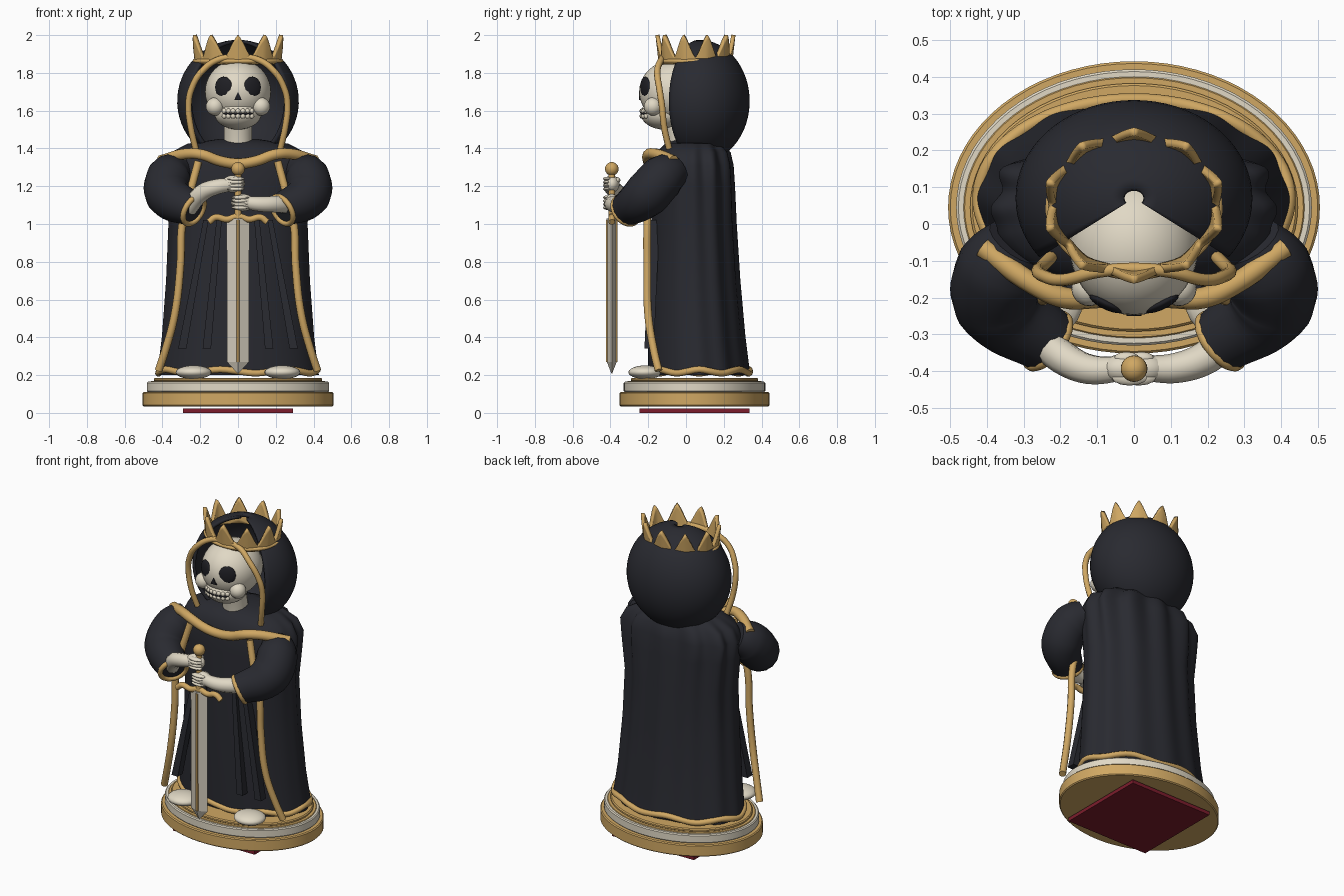
import bpy, bmesh
from math import sin, cos, pi, radians
from mathutils import Vector

cube = bpy.data.objects.get("Cube")
if cube:
    bpy.data.objects.remove(cube, do_unlink=True)


def material(name, r, g, b):
    m = bpy.data.materials.new(name)
    m.use_nodes = True
    m.diffuse_color = (r, g, b, 1)
    m.node_tree.nodes["Principled BSDF"].inputs["Base Color"].default_value = (r, g, b, 1)
    return m


CLOTH = material("dark cloth", .022, .023, .03)
GOLD = material("gold", .63, .39, .125)
BONE = material("ivory bone", .75, .69, .56)
STEEL = material("pale steel", .65, .6, .5)
BLACK = material("socket black", .014, .014, .018)
RED = material("deep red", .2, .012, .025)


def finish(obj, angle=40):
    bpy.ops.object.select_all(action='DESELECT')
    obj.select_set(True)
    bpy.context.view_layer.objects.active = obj
    bpy.ops.object.shade_smooth_by_angle(angle=radians(angle))
    return obj


def from_bmesh(name, mat, bm, angle=40):
    bmesh.ops.recalc_face_normals(bm, faces=bm.faces)
    me = bpy.data.meshes.new(name)
    bm.to_mesh(me)
    bm.free()
    me.materials.append(mat)
    obj = bpy.data.objects.new(name, me)
    bpy.context.collection.objects.link(obj)
    return finish(obj, angle)


def ball(name, mat, loc, size, turn=0, seg=24):
    bm = bmesh.new()
    bmesh.ops.create_uvsphere(bm, u_segments=seg, v_segments=seg // 2, radius=1)
    bmesh.ops.scale(bm, vec=size, verts=bm.verts)
    obj = from_bmesh(name, mat, bm, 60)
    obj.location = loc
    obj.rotation_euler.z = turn


def loft(name, mat, rows, closed=True, caps=True, thick=0, angle=40):
    """Skin rows of points, each row having the same count."""
    bm = bmesh.new()
    rings = [[bm.verts.new(p) for p in row] for row in rows]
    n = len(rings[0])
    for a, b in zip(rings, rings[1:]):
        for i in range(n if closed else n - 1):
            j = (i + 1) % n
            bm.faces.new((a[i], a[j], b[j], b[i]))
    if closed and caps:
        bm.faces.new(rings[0])
        bm.faces.new(rings[-1])
    obj = from_bmesh(name, mat, bm, angle)
    if thick:
        obj.modifiers.new("thickness", 'SOLIDIFY').thickness = thick


def tube(name, mat, pts, depth, closed=False, res=6):
    """Smooth tube; a fourth value on a point scales its radius."""
    cu = bpy.data.curves.new(name, 'CURVE')
    cu.dimensions = '3D'
    cu.bevel_depth = depth
    cu.bevel_resolution = 3 if depth < .05 else 6
    cu.resolution_u = res
    cu.use_fill_caps = True
    sp = cu.splines.new('BEZIER')
    sp.bezier_points.add(len(pts) - 1)
    for bp, p in zip(sp.bezier_points, pts):
        bp.co = p[:3]
        bp.radius = p[3] if len(p) > 3 else 1
        bp.handle_left_type = bp.handle_right_type = 'AUTO'
    sp.use_cyclic_u = closed
    cu.materials.append(mat)
    obj = bpy.data.objects.new(name, cu)
    bpy.context.collection.objects.link(obj)
    bpy.ops.object.select_all(action='DESELECT')
    obj.select_set(True)
    bpy.context.view_layer.objects.active = obj
    bpy.ops.object.convert(target='MESH')
    finish(bpy.context.object, 50)


def ellipse(cy, rx, ry, z, n=72):
    return [(rx * cos(2 * pi * i / n), cy + ry * sin(2 * pi * i / n), z) for i in range(n)]


def flip(pts, s):
    return [(s * p[0],) + tuple(p[1:]) for p in pts]


SIDES = (("left", 1), ("right", -1))

# Stepped oval base with a square plate beneath
BY = .045
for name, mat, rx, z0, z1 in (("base_plinth", GOLD, .505, .035, .11),
                              ("base_band", BONE, .483, .11, .165),
                              ("base_inlay", GOLD, .463, .16, .169),
                              ("base_top", GOLD, .445, .165, .186)):
    ry, e = rx - .108, min(.006, (z1 - z0) / 3)
    loft(name, mat, [ellipse(BY, rx - e, ry - e, z0), ellipse(BY, rx, ry, z0 + e),
                     ellipse(BY, rx, ry, z1 - e), ellipse(BY, rx - e, ry - e, z1)], angle=30)
h = .29
loft("under_plate", RED, [[(-h, BY - h, z), (h, BY - h, z), (h, BY + h, z), (-h, BY + h, z)]
                          for z in (0, .023)])


# Robe with soft folds, squarer and fuller at the shoulders
def robe_ring(z, rx, front, back, fold, power, n=144):
    cy, ry, ring = (front + back) / 2, (back - front) / 2, []
    for i in range(n):
        a = 2 * pi * i / n
        c, s = cos(a), sin(a)
        k = (abs(c) ** power + abs(s) ** power) ** (-1 / power)
        k *= 1 + fold * cos(12 * a) * max(0, min(1, s + .4))
        ring.append((rx * k * c, cy + ry * k * s, z))
    return ring


ROBE = ((.2, .425, -.2, .335, .02, 2), (.4, .4, -.2, .31, .02, 2), (.7, .377, -.195, .282, .025, 2),
        (1.0, .364, -.185, .262, .03, 2.05), (1.2, .375, -.175, .25, .045, 2.3),
        (1.31, .38, -.17, .24, .06, 2.4), (1.38, .345, -.155, .225, .06, 2.3),
        (1.425, .265, -.11, .19, .03, 2.1), (1.45, .1, -.05, .12, 0, 2))
loft("robe", CLOTH, [robe_ring(*r) for r in ROBE], angle=60)
hem = [(.421 * cos(a), .07 + .267 * sin(a), .22 + .01 * cos(7 * a))
       for a in (2 * pi * i / 28 for i in range(28))]
tube("hem_trim", GOLD, hem, .018, closed=True, res=3)

# Front edges, pleats and feet
for side, s in SIDES:
    tube(side + "_front_trim", GOLD, flip([(.21, -.18, 1.33), (.25, -.2, 1.18), (.295, -.205, 1.0),
         (.305, -.205, .78), (.335, -.2, .52), (.385, -.17, .33), (.42, -.145, .225)], s), .021)
    for k, (x0, x1) in enumerate(((.1, .165), (.17, .295))):
        loft(f"{side}_pleat_{k + 1}", CLOTH,
             [[(s * (x + dx), y + dy, z) for dx, dy in ((-w, -.02), (w, -.02), (w, .03), (-w, .03))]
              for x, y, z, w in ((x1, -.2, .34, .022), (x0, -.17, 1.02, .014))])
    ball(side + "_foot", BONE, (s * .235, -.215, .215), (.095, .09, .036))

# Collar draped over the chest
drape = [(.1, -.2, 1.335), (.19, -.2, 1.367), (.27, -.165, 1.372), (.41, -.065, 1.335)]
tube("collar_trim", GOLD, flip(drape[::-1], -1) + [(0, -.195, 1.32)] + drape, .029)

# Sleeves and cuffs, dropping toward the wrists
for side, s in SIDES:
    tube(side + "_sleeve", CLOTH, flip([(.315, -.05, 1.29, .75), (.362, -.12, 1.25, 1),
         (.368, -.21, 1.155, 1.02), (.235, -.318, 1.075, .75)], s), .12, res=8)
    c, u, w = (Vector(p) for p in ((s * .235, -.318, 1.073), (s * -.6, .8, 0), (s * -.34, -.26, .9)))
    ring = [c + .08 * (u * cos(a) + w * sin(a)) for a in (pi * i / 6 for i in range(12))]
    tube(side + "_cuff", GOLD, [tuple(p) for p in ring], .015, closed=True)

# Forearms and hands gripping the hilt
SY = -.393
tube("right_forearm", BONE, [(-.26, -.3, 1.085), (-.19, -.365, 1.165), (-.12, -.395, 1.195, .9),
                             (-.03, SY, 1.21, .75)], .046)
tube("left_forearm", BONE, [(.28, -.29, 1.1), (.2, -.36, 1.105), (.12, -.39, 1.105, .9),
                            (.03, SY, 1.115, .75)], .046)
for side, s, z in (("right", -1, 1.212), ("left", 1, 1.113)):
    ball(side + "_palm", BONE, (s * .025, SY, z), (.062, .041, .046))
    for i in range(4):
        ball(f"{side}_finger_{i + 1}", BONE, (s * .012, SY - .024, z + .027 - .018 * i),
             (.048, .022, .0115), seg=12)
    ball(side + "_thumb", BONE, (s * .02, SY + .028, z + .02), (.035, .018, .016), seg=12)

# Sword
ball("pommel", GOLD, (0, SY, 1.292), (.036, .036, .036))
loft("grip", GOLD, [ellipse(SY, .018, .018, z, 16) for z in (1.02, 1.27)])
tube("crossguard", GOLD, [(-.155, SY, 1.01), (-.12, SY, 1.035), (-.06, SY, 1.025), (0, SY, 1.04),
                          (.06, SY, 1.025), (.12, SY, 1.035), (.155, SY, 1.01)], .018)
loft("blade", STEEL, [[(-w, SY, z), (0, SY - d, z), (w, SY, z), (0, SY + d, z)]
                      for z, w, d in ((.208, .002, .002), (.27, .058, .026), (1.03, .06, .027))], angle=10)
for k, d in (("front", -1), ("back", 1)):
    loft("blade_ridge_" + k, GOLD, [[(x, SY + d * y, z) for x, y in
         ((-.009, .022), (.009, .022), (.006, .03), (-.006, .03))] for z in (.27, 1.02)])

# Skull
ball("cranium", BONE, (0, -.06, 1.7), (.175, .188, .17), seg=40)
ball("jaw", BONE, (0, -.115, 1.585), (.125, .125, .085), seg=32)
tube("neck", BONE, [(0, -.02, 1.38), (0, -.03, 1.46), (0, -.05, 1.56)], .075)
for side, s in SIDES:
    ball(side + "_cheek", BONE, (s * .122, -.175, 1.622), (.048, .048, .048))
    ball(side + "_eye_socket", BLACK, (s * .076, -.216, 1.724), (.05, .016, .056), s * radians(26))
loft("nose_hole", BLACK, [[(-.02, y, 1.657), (.02, y, 1.657), (0, y, 1.7)] for y in (-.25, -.235)])
ball("mouth", BLACK, (0, -.196, 1.584), (.086, .045, .02))
for row, z in (("upper", 1.598), ("lower", 1.571)):
    for i in range(7):
        a = (i - 3) * .21
        ball(f"{row}_tooth_{i + 1}", BONE, (.125 * sin(a), -.113 - .122 * cos(a), z),
             (.0135, .011, .0135), a, seg=12)

# Hood: a hollow globe with its front wedge left open
HY, HZ, GAP = .07, 1.65, radians(53)
rows = []
for j in range(25):
    t = radians(5 + 150 * j / 24)
    row = []
    for i in range(49):
        a = GAP + (2 * pi - 2 * GAP) * i / 48
        row.append((.322 * sin(t) * sin(a), HY - .267 * sin(t) * cos(a), HZ + .325 * cos(t)))
    rows.append(row)
loft("hood", CLOTH, rows, closed=False, thick=.018, angle=60)
half = [(.1, -.13, 1.872), (.19, -.152, 1.81), (.248, -.14, 1.71), (.262, -.128, 1.63),
        (.25, -.115, 1.51), (.225, -.09, 1.4)]
tube("hood_trim", GOLD, flip(half[::-1], -1) + [(0, -.122, 1.882)] + half, .017)

# Crown with ten flared points, sunk into the hood
N, CY = 120, .05
rows = []
for j in range(7):
    t, row = j / 6, []
    for i in range(N):
        a = 2 * pi * i / N
        peak = 1 - abs((i / 12 + .5) % 1 - .5) * 2
        z = 1.845 + t * (.035 + .12 * (.6 * peak + .4 * sin(peak * pi / 2) ** 2))
        flare = .227 + .018 * (z - 1.845) / .155 + .006 * peak
        row.append((flare * sin(a), CY - (flare - .039) * cos(a), z))
    rows.append(row)
loft("crown", GOLD, rows, caps=False, thick=.022, angle=50)
tube("crown_band", GOLD, ellipse(CY, .229, .19, 1.862, 24), .012, closed=True, res=3)
